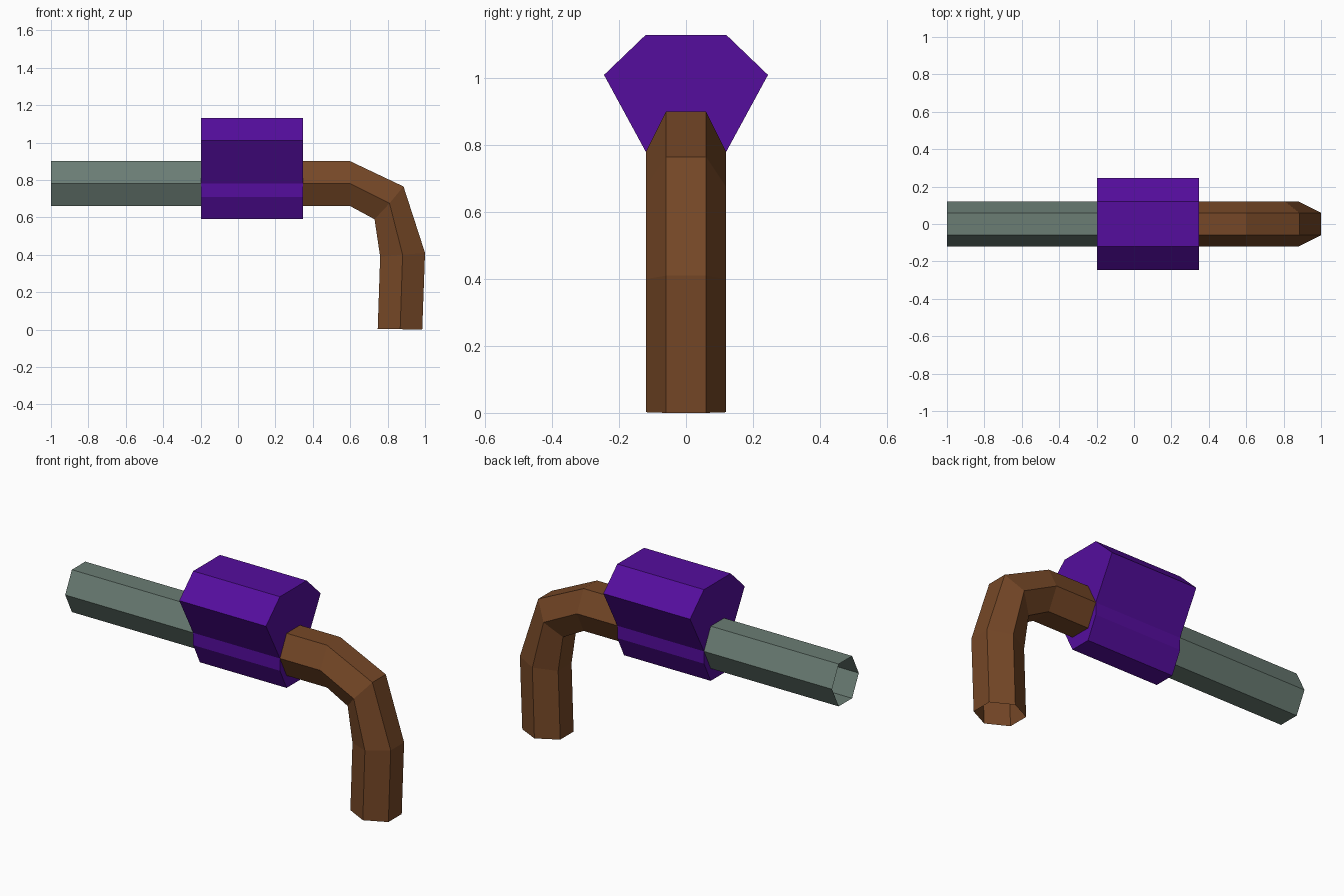
import bpy, bmesh

if "Cube" in bpy.data.objects:
    bpy.data.objects.remove(bpy.data.objects["Cube"])


def material(name, rgb):
    m = bpy.data.materials.new(name)
    m.diffuse_color = (*rgb, 1)
    m.use_nodes = True
    m.node_tree.nodes["Principled BSDF"].inputs["Base Color"].default_value = m.diffuse_color
    return m


STEEL = material("grey_green", (0.145, 0.205, 0.175))
PURPLE = material("purple", (0.090, 0.004, 0.340))
WOOD = material("brown", (0.180, 0.064, 0.020))


def loft(name, rings, mat, capped=False):
    """Skin a list of equal-length closed rings, flat shaded."""
    bm = bmesh.new()
    loops = [[bm.verts.new(p) for p in ring] for ring in rings]
    n = len(loops[0])
    for a, b in zip(loops, loops[1:]):
        for i in range(n):
            j = (i + 1) % n
            bm.faces.new((a[i], a[j], b[j], b[i]))
    if capped:
        bm.faces.new(loops[0])
        bm.faces.new(loops[-1][::-1])
    bmesh.ops.recalc_face_normals(bm, faces=bm.faces[:])
    mesh = bpy.data.meshes.new(name)
    bm.to_mesh(mesh)
    bm.free()
    mesh.materials.append(mat)
    ob = bpy.data.objects.new(name, mesh)
    bpy.context.collection.objects.link(ob)
    return ob


def hex_ring(outer, mid, inner):
    """Six-sided tube section from its outer, middle and inner (x, z)."""
    rows = ((outer, 0.06), (mid, 0.12), (inner, 0.06))
    return ([(x, y, z) for (x, z), y in rows]
            + [(x, -y, z) for (x, z), y in reversed(rows)])


def straight(x):
    return hex_ring((x, 0.90), (x, 0.78), (x, 0.66))


# Open six-sided barrel
loft("barrel", [straight(-1.0), straight(-0.19)], STEEL)

# Solid body: half profile (y, z) mirrored across y
half = [(0.12, 1.13), (0.245, 1.01), (0.12, 0.78), (0.12, 0.71), (0.06, 0.59)]
profile = half + [(-y, z) for y, z in reversed(half)]
loft("body", [[(x, y, z) for y, z in profile] for x in (-0.197, 0.347)],
     PURPLE, capped=True)

# Curved handle, open at the bottom
loft("handle", [
    straight(0.34),
    straight(0.60),
    hex_ring((0.885, 0.765), (0.81, 0.675), (0.73, 0.59)),
    hex_ring((1.0, 0.41), (0.88, 0.40), (0.76, 0.39)),
    hex_ring((0.985, 0.0), (0.867, 0.002), (0.747, 0.004)),
], WOOD)
